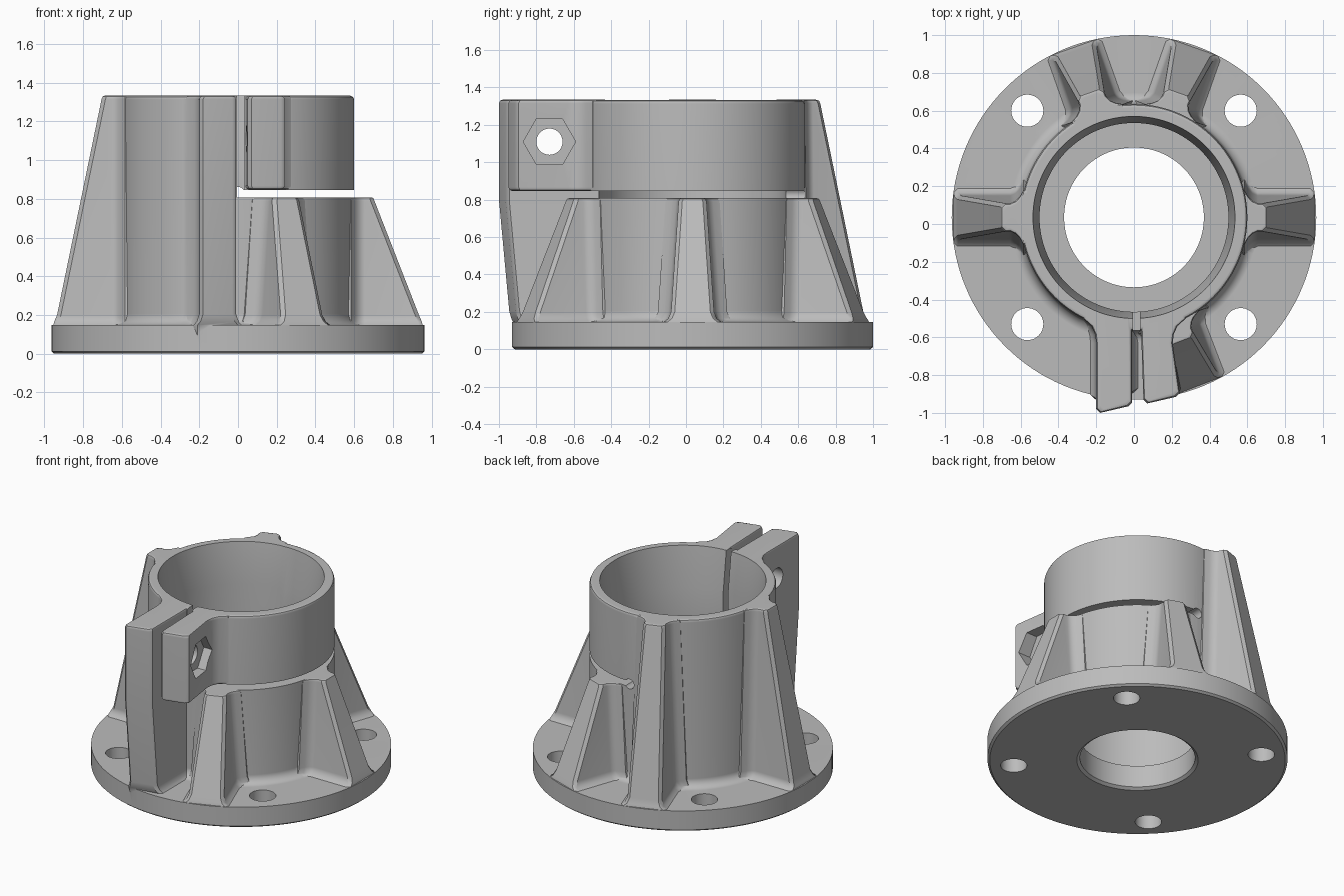
import bpy, bmesh
from math import cos, sin, pi, radians

CY = 0.035      # centre of the round parts along y
TOP = 1.335     # full height
SPLIT = 0.81    # height of the horizontal slit

old = bpy.data.objects.get("Cube")
if old:
    bpy.data.objects.remove(old, do_unlink=True)

metal = bpy.data.materials.new("plain grey")
metal.use_nodes = True
grey = (0.5, 0.5, 0.5, 1)
metal.diffuse_color = grey
metal.node_tree.nodes["Principled BSDF"].inputs["Base Color"].default_value = grey


def loft(name, rings):
    """Closed solid through a stack of matching point rings."""
    bm = bmesh.new()
    loops = [[bm.verts.new(p) for p in ring] for ring in rings]
    n = len(loops[0])
    for a, b in zip(loops, loops[1:]):
        for i in range(n):
            j = (i + 1) % n
            bm.faces.new((a[i], a[j], b[j], b[i]))
    bm.faces.new(loops[0])
    bm.faces.new(loops[-1])
    bmesh.ops.recalc_face_normals(bm, faces=bm.faces)
    mesh = bpy.data.meshes.new(name)
    bm.to_mesh(mesh)
    bm.free()
    mesh.materials.append(metal)
    obj = bpy.data.objects.new(name, mesh)
    bpy.context.collection.objects.link(obj)
    return obj


def lathe(name, profile, x=0, y=CY, n=128):
    """Turn (radius, z) points about a vertical axis."""
    steps = [2 * pi * i / n for i in range(n)]
    return loft(name, [[(x + r * cos(a), y + r * sin(a), z) for a in steps]
                       for r, z in profile])


def bar(name, r, start, end, axis, n=48):
    """Prism between two points along x or y."""
    rings = []
    for p in (start, end):
        ring = []
        for i in range(n):
            c, s = r * cos(2 * pi * i / n), r * sin(2 * pi * i / n)
            ring.append((p[0], p[1] + c, p[2] + s) if axis == "x"
                        else (p[0] + c, p[1], p[2] + s))
        rings.append(ring)
    return loft(name, rings)


def block(name, x, y, z):
    return loft(name, [[(x[0], y[0], h), (x[1], y[0], h),
                        (x[1], y[1], h), (x[0], y[1], h)] for h in z])


def combine(target, tool, operation):
    mod = target.modifiers.new("combine", "BOOLEAN")
    mod.operation = operation
    mod.solver = "EXACT"
    mod.object = tool
    bpy.context.view_layer.objects.active = target
    bpy.ops.object.modifier_apply(modifier=mod.name)
    bpy.data.objects.remove(tool, do_unlink=True)


def rib(angle, top):
    """Drafted rib, flared at the tube and at the flange."""
    a = radians(angle)
    levels = [(0.05, 0.155, 0.94), (0.145, 0.155, 0.955), (0.165, 0.13, 0.95),
              (0.2, 0.115, 0.935), (top - 0.02, 0.075, 0.705),
              (top - 0.006, 0.069, 0.7), (top, 0.055, 0.685)]
    rings = []
    for z, w, r in levels:
        half = [(0.45, w + 0.07), (0.585, w + 0.07), (0.605, w + 0.035),
                (0.625, w + 0.014), (0.655, w), (r - 0.02, w), (r, w - 0.02)]
        outline = half + [(u, -v) for u, v in reversed(half)]
        rings.append([(u * cos(a) - v * sin(a), CY + u * sin(a) + v * cos(a), z)
                      for u, v in outline])
    return loft("rib", rings)


def lug(side, inner, outer, front, levels):
    """Clamp lug; inner and outer give x at (root, end)."""
    rings = []
    for z, e, dy in levels:
        yi, yo = front[0] + e + dy, front[1] + e + dy
        k, xo = side, outer[0]
        pts = [(inner[0] + k * e, -0.4), (inner[1] + k * e, yi + 0.02),
               (inner[1] + k * (e + 0.02), yi), (outer[1] - k * (e + 0.02), yo),
               (outer[1] - k * e, yo + 0.02), (xo - k * e, -0.63),
               (xo + k * (0.005 - e), -0.585), (xo + k * (0.025 - e), -0.54),
               (xo + k * (0.07 - e), -0.5), (xo + k * (0.07 - e), -0.4)]
        rings.append([(x, y, z) for x, y in pts])
    return loft("clamp_lug", rings)


# Flange and tube turned as one piece
body = lathe("clamp_flange", [
    (0.95, 0), (0.965, 0.012), (0.965, 0.147), (0.66, 0.147), (0.635, 0.153),
    (0.612, 0.172), (0.6, 0.205), (0.6, TOP - 0.022), (0.594, TOP - 0.008),
    (0.58, TOP - 0.001)])

# Tall ribs on the fixed half, short ribs below the moving half
for angle, height in ((180, TOP), (109.5, TOP), (70.5, SPLIT), (0, SPLIT), (-69, SPLIT)):
    combine(body, rib(angle, height), "UNION")

# Fixed lug runs down to the flange, moving lug only spans the clamp band
combine(body, lug(-1, (-0.01, -0.01), (-0.2, -0.2), (-0.965, -1.0), [
    (0.05, -0.03, 0.14), (0.147, -0.03, 0.105), (0.165, -0.014, 0.08),
    (0.205, 0, 0.055), (0.8, 0, 0), (TOP - 0.02, 0, 0),
    (TOP - 0.006, 0.006, 0), (TOP, 0.02, 0)]), "UNION")
combine(body, lug(1, (0.032, 0.05), (0.205, 0.242), (-0.95, -0.915), [
    (0.847, 0.02, 0), (0.853, 0.006, 0), (0.867, 0, 0), (TOP - 0.02, 0, 0),
    (TOP - 0.006, 0.006, 0), (TOP, 0.02, 0)]), "UNION")

# Stepped bore
cutters = [lathe("bore", [(0.39, -0.1), (0.39, 0), (0.37, 0.015), (0.37, 0.17),
                          (0.5, 0.17), (0.5, 1.05), (0.535, TOP), (0.55, 1.45)])]

# Mounting holes
for sx in (-1, 1):
    for sy in (-1, 1):
        cutters.append(lathe("mount_hole", [(0.085, -0.1), (0.085, 0.4)],
                             sx * 0.565, CY + sy * 0.565, 40))

# Horizontal slit with a round end, and the vertical clamp gap
cutters += [
    block("slit", (-0.004, 1.2), (-1.2, 1.2), (SPLIT - 0.002, 0.846)),
    block("gap", (-0.004, 0.033), (-1.2, 0), (0.83, 1.5)),
    bar("slit_end", 0.035, (0, 0.3, 0.827), (0, 0.9, 0.827), "y", 32),
    # Bolt hole and nut pocket
    bar("bolt_hole", 0.07, (-0.5, -0.73, 1.11), (0.5, -0.73, 1.11), "x"),
    bar("nut_pocket", 0.14, (0.145, -0.73, 1.11), (0.4, -0.73, 1.11), "x", 6),
]
for cutter in cutters:
    combine(body, cutter, "DIFFERENCE")

# Smooth shading with crisp machined edges
bpy.ops.object.select_all(action="DESELECT")
body.select_set(True)
bpy.context.view_layer.objects.active = body
bpy.ops.object.shade_smooth_by_angle(angle=radians(32))
weighted = body.modifiers.new("weighted_normals", "WEIGHTED_NORMAL")
weighted.keep_sharp = True
